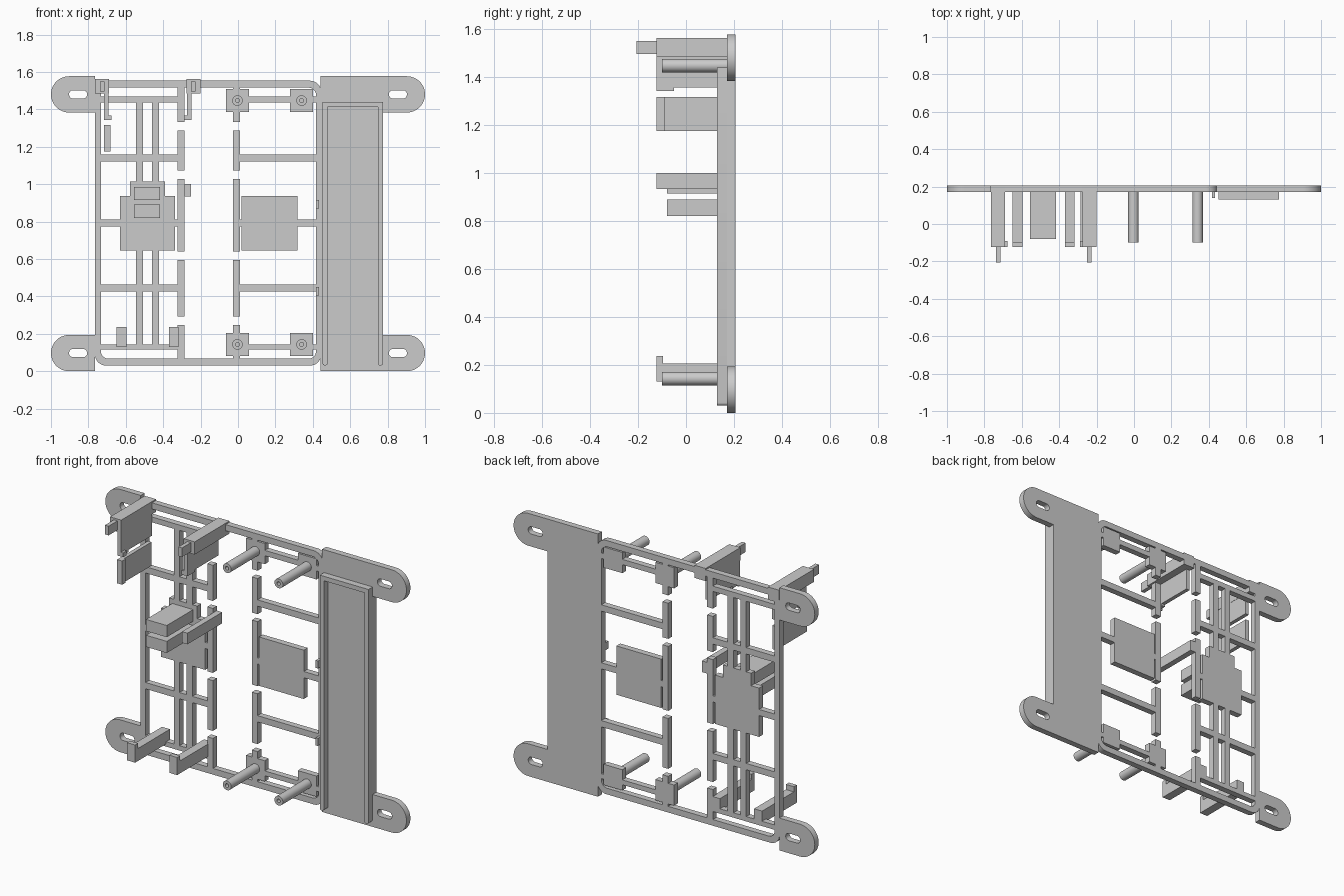
import bpy, bmesh
from math import pi, cos, sin

if "Cube" in bpy.data.objects:
    bpy.data.objects.remove(bpy.data.objects["Cube"])

BACK, FACE = 0.207, 0.17   # rear and front of the flat plate
AXIS = -0.4825             # mirror line of the left board holder


def box(name, x0, x1, z0, z1, y0=FACE, y1=BACK):
    bm = bmesh.new()
    bmesh.ops.create_cube(bm, size=1)
    for v in bm.verts:
        v.co = ((x0 + x1) / 2 + v.co.x * (x1 - x0),
                (y0 + y1) / 2 + v.co.y * (y1 - y0),
                (z0 + z1) / 2 + v.co.z * (z1 - z0))
    me = bpy.data.meshes.new(name)
    bm.to_mesh(me)
    bm.free()
    ob = bpy.data.objects.new(name, me)
    bpy.context.collection.objects.link(ob)
    return ob


def arc(cx, cz, r, a0, a1, n=12):
    return [(cx + r * cos(a0 + (a1 - a0) * i / n), cz + r * sin(a0 + (a1 - a0) * i / n))
            for i in range(n + 1)]


def round_rect(x0, x1, z0, z1, r):
    return (arc(x1 - r, z0 + r, r, -pi / 2, 0) + arc(x1 - r, z1 - r, r, 0, pi / 2)
            + arc(x0 + r, z1 - r, r, pi / 2, pi) + arc(x0 + r, z0 + r, r, pi, 1.5 * pi))


def circle(cx, cz, r):
    return arc(cx, cz, r, 0, 2 * pi, 32)[:-1]


def extrude(name, loops, y0=FACE, y1=BACK):
    """Extrude an outline (plus hole loops) drawn in x/z along y."""
    cu = bpy.data.curves.new(name, 'CURVE')
    cu.dimensions, cu.fill_mode = '2D', 'BOTH'
    cu.extrude = (y1 - y0) / 2
    for pts in loops:
        s = cu.splines.new('POLY')
        s.points.add(len(pts) - 1)
        for p, (x, z) in zip(s.points, pts):
            p.co = (x, z, 0, 1)
        s.use_cyclic_u = True
    ob = bpy.data.objects.new(name, cu)
    bpy.context.collection.objects.link(ob)
    ob.rotation_euler.x = pi / 2
    ob.location.y = (y0 + y1) / 2
    bpy.ops.object.select_all(action='DESELECT')
    ob.select_set(True)
    bpy.context.view_layer.objects.active = ob
    bpy.ops.object.convert(target='MESH')
    bm = bmesh.new()
    bm.from_mesh(ob.data)
    bmesh.ops.remove_doubles(bm, verts=bm.verts, dist=1e-5)
    bmesh.ops.recalc_face_normals(bm, faces=bm.faces)
    bm.to_mesh(ob.data)
    bm.free()
    bpy.ops.object.shade_smooth_by_angle()
    return ob


# Four slotted mounting ears
R = 0.097
for zc, row in ((R, "lower"), (1.577 - R, "upper")):
    for s, side, inner in ((-1, "left", 0.765), (1, "right", 0.775)):
        outline = [(s * inner, zc - R)] + [(s * x, z) for x, z in
                   arc(1 - R, zc, R, -pi / 2, pi / 2, 24)] + [(s * inner, zc + R)]
        a, b = sorted((s * 0.807, s * 0.903))
        extrude(f"{row}_{side}_ear", [outline, round_rect(a, b, zc - 0.022, zc + 0.022, 0.021)])

# Solid right plate and its U-shaped raised wall
box("right_plate", 0.44, 0.775, 0, 1.577)
w, x0, x1, zb, zt = 0.027, 0.452, 0.775, 0.03, 1.44
h = w / 2
extrude("right_plate_wall", [
    arc(x0 + h, zb + h, h, pi, 2 * pi, 8) + [(x0 + w, zt - w), (x1 - w, zt - w)]
    + arc(x1 - h, zb + h, h, pi, 2 * pi, 8) + [(x1, zt), (x0, zt)]], 0.13, FACE)

# Outer rounded frame
extrude("outer_frame", [round_rect(-0.765, 0.445, 0.03, 1.553, 0.06),
                        round_rect(-0.733, 0.417, 0.067, 1.516, 0.04)])

# Horizontal rungs of both halves
for z0, z1 in ((0.115, 0.144), (0.425, 0.463), (0.773, 0.81), (1.12, 1.158), (1.436, 1.468)):
    box("left_rung", -0.75, -0.29, z0, z1)
    box("right_rung", 0.0, 0.43, z0, z1)

# Broken vertical rails beside the open centre
for z0, z1 in ((0.06, 0.247), (0.292, 0.594), (0.64, 1.027), (1.072, 1.286), (1.333, 1.52)):
    box("left_rail_segment", -0.323, -0.286, z0, z1)
    box("right_rail_segment", -0.027, 0.011, z0, z1)

# Continuous thin uprights
for x0, x1 in ((-0.545, -0.508), (-0.46, -0.422)):
    box("left_upright", x0, x1, 0.12, 1.45)

# Backing panels
box("right_panel", 0.02, 0.318, 0.645, 0.938)
extrude("left_panel", [[(-0.63, 0.645), (-0.337, 0.645), (-0.337, 0.938), (-0.39, 0.938),
                        (-0.39, 1.013), (-0.577, 1.013), (-0.577, 0.938), (-0.63, 0.938)]])
for z0, z1 in ((0.82, 0.89), (0.915, 0.985)):
    box("support_block", -0.555, -0.417, z0, z1, -0.08, FACE)

# Pads with hollow standoffs
for x in (-0.003, 0.34):
    for z in (0.143, 1.447):
        box("standoff_pad", x - 0.062, x + 0.062, z - 0.062, z + 0.062)
        extrude("standoff", [circle(x, z, 0.028), circle(x, z, 0.011)], -0.1, FACE)

# Small tabs on the right half
for z in (0.405, 0.87):
    box("edge_tab", 0.417, 0.432, z, z + 0.045, 0.14, FACE)

# Upper holder arms, mirrored about the holder axis
for s, side in ((-1, "left"), (1, "right")):
    def arm(name, d0, d1, *rest):
        a, b = sorted((AXIS + s * d0, AXIS + s * d1))
        box(f"{side}_{name}", a, b, *rest)
    arm("arm_beam", 0.207, 0.281, 1.485, 1.561, -0.123, BACK)
    arm("arm_tip", 0.232, 0.256, 1.495, 1.55, -0.207, -0.123)
    arm("arm_wall", 0.209, 0.233, 1.355, 1.485, -0.05, FACE)
    arm("arm_front_wall", 0.209, 0.233, 1.342, 1.485, -0.123, -0.05)
    arm("arm_lip", 0.194, 0.233, 1.342, 1.368, -0.123, -0.09)

# Side clips that grip the board edges
box("left_side_clip", -0.717, -0.693, 1.175, 1.317, -0.123, FACE)
box("left_side_clip_lip", -0.693, -0.683, 1.175, 1.317, -0.123, -0.09)
box("right_side_clip", -0.286, -0.25, 0.933, 1.0, -0.123, BACK)

# Lower hooks
for x0, x1 in ((-0.65, -0.597), (-0.37, -0.318)):
    box("lower_hook_arm", x0, x1, 0.13, 0.205, -0.123, BACK)
    box("lower_hook_lip", x0, x1, 0.2, 0.236, -0.123, -0.095)
